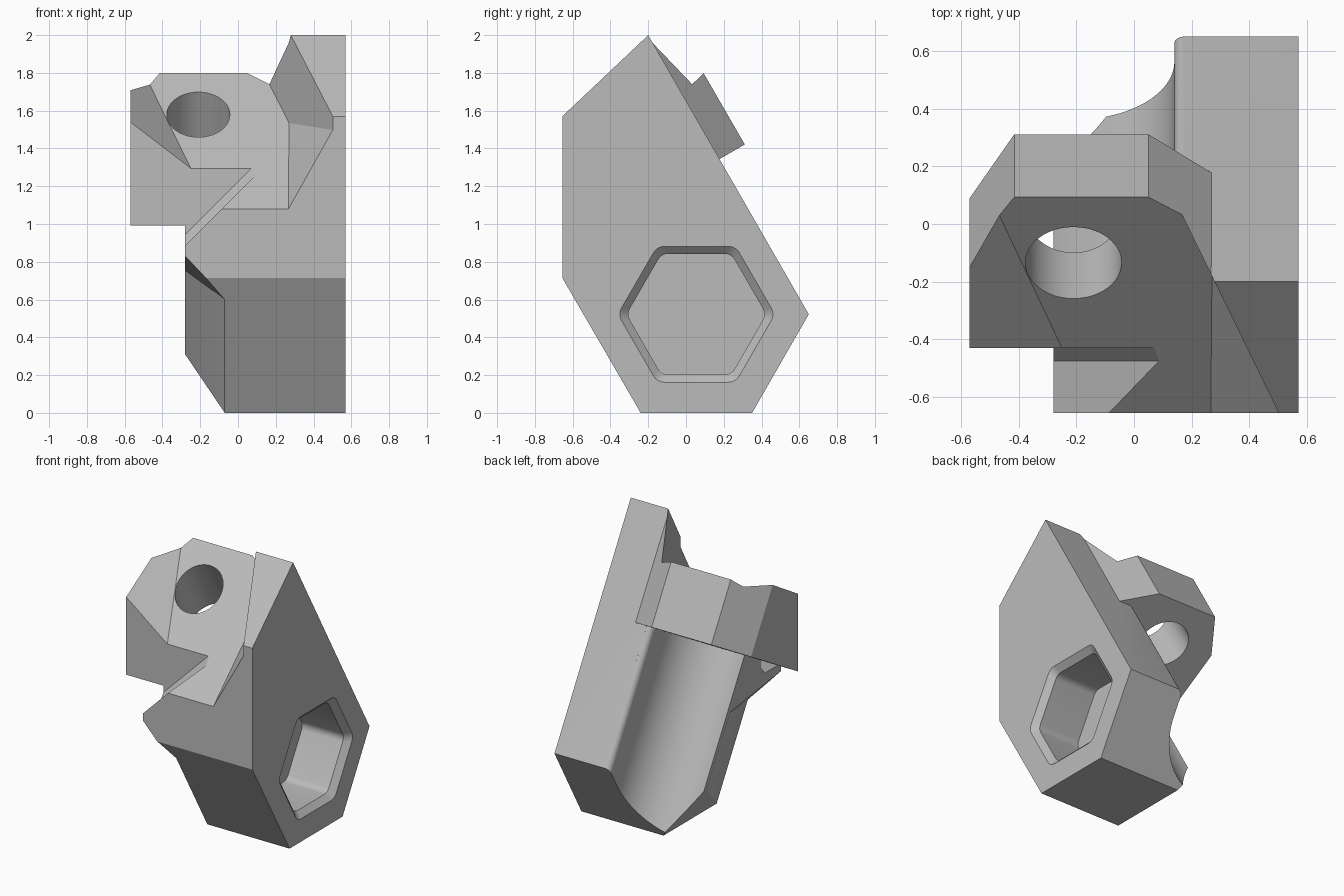
import bpy, bmesh
from math import cos, sin, pi, radians, sqrt
from mathutils import Vector

cube = bpy.data.objects.get("Cube")
if cube:
    bpy.data.objects.remove(cube, do_unlink=True)

grey = bpy.data.materials.new("plain grey")
grey.use_nodes = True
grey.diffuse_color = (0.5, 0.5, 0.5, 1)
grey.node_tree.nodes["Principled BSDF"].inputs["Base Color"].default_value = (0.5, 0.5, 0.5, 1)


def finish(bm, name):
    bmesh.ops.recalc_face_normals(bm, faces=bm.faces)
    mesh = bpy.data.meshes.new(name)
    bm.to_mesh(mesh)
    bm.free()
    mesh.materials.append(grey)
    obj = bpy.data.objects.new(name, mesh)
    bpy.context.collection.objects.link(obj)
    return obj


def loft(loops):
    """Closed solid through matching loops of points."""
    bm = bmesh.new()
    rings = [[bm.verts.new(p) for p in loop] for loop in loops]
    for a, b in zip(rings, rings[1:]):
        for i in range(len(a)):
            j = (i + 1) % len(a)
            bm.faces.new((a[i], a[j], b[j], b[i]))
    bm.faces.new(rings[0])
    bm.faces.new(rings[-1])
    return bm


def trim(bm, planes):
    """Keep only the side of each plane its normal points to."""
    for point, normal in planes:
        cut = bmesh.ops.bisect_plane(
            bm, geom=bm.verts[:] + bm.edges[:] + bm.faces[:], dist=1e-6,
            plane_co=point, plane_no=normal, clear_inner=True)
        edges = [e for e in cut["geom_cut"] if isinstance(e, bmesh.types.BMEdge)]
        if edges:
            bmesh.ops.contextual_create(bm, geom=edges)
    return bm


def wedge(name, planes):
    bm = bmesh.new()
    bmesh.ops.create_cube(bm, size=6)
    return finish(trim(bm, planes), name)


def combine(obj, other, operation):
    mod = obj.modifiers.new(operation.lower(), "BOOLEAN")
    mod.operation = operation
    mod.solver = "EXACT"
    mod.object = other
    bpy.context.view_layer.objects.active = obj
    bpy.ops.object.modifier_apply(modifier=mod.name)
    bpy.data.objects.remove(other, do_unlink=True)


def along_x(y, z, x):
    return Vector((x, y, z))


def slanted(x, n, s):
    """Frame leaning 30 degrees to the front: s runs up the slope, n out of it."""
    return Vector((x, n * cos(pi / 6) - s / 2, n / 2 + s * cos(pi / 6)))


def skewed(y, w, x):
    return Vector((x, y, x + w))


def prism(section, frame, a, b):
    return loft([[frame(u, v, w) for u, v in section] for w in (a, b)])


def arc(cx, cy, r, a, b, steps):
    return [(cx + r * cos(radians(a + (b - a) * i / steps)),
             cy + r * sin(radians(a + (b - a) * i / steps))) for i in range(steps + 1)]


def rounded_hex(apothem, r, x):
    centre = (apothem - r) * 2 / sqrt(3)
    pts = []
    for k in range(6):
        a = 60 * k
        pts += arc(0.055 + centre * cos(radians(a)), 0.522 + centre * sin(radians(a)),
                   r, a - 30, a + 30, 5)
    return [along_x(y, z, x) for y, z in pts]


# Body
side = [(-0.24, 0), (0.35, 0), (0.65, 0.522), (-0.2, 2), (-0.655, 1.57), (-0.655, 0.715)]
body = finish(prism(side, along_x, -0.28, 0.57), "clamp_body")

# Chamfers under the narrow side
combine(body, wedge("bottom_chamfer", [((-0.07, 0, 0), (-1.476, 0, -1))]), "DIFFERENCE")
edge_low, edge_high = slanted(-0.07, -0.21, 0), slanted(-0.28, 0.3, 0)
chamfer_normal = (edge_high - edge_low).cross(slanted(0, 0, 1))
if chamfer_normal.x > 0:
    chamfer_normal.negate()
corner = Vector((-0.07, -0.59, 0.6))
ledge_normal = (Vector((-0.28, -0.655, 0.83)) - corner).cross(
    Vector((-0.28, -0.09, 0.755)) - corner)
if ledge_normal.z > 0:
    ledge_normal.negate()
combine(body, wedge("front_chamfer", [(edge_low, chamfer_normal), (corner, ledge_normal)]),
        "DIFFERENCE")

# Round channel along the back slope, with a softened lip
channel = arc(-0.21, 0.673, 0.35, -180, 0, 48) + arc(0.18, 0.785, 0.04, 180, 90, 6)
channel += [(0.18, 1.3), (-0.56, 1.3)]
combine(body, finish(prism(channel, slanted, -1, 1.1), "channel"), "DIFFERENCE")

# Head block above the channel
section = [(-0.57, -0.3), (-0.57, 0.724), (-0.415, 0.98), (0.05, 0.98), (0.3, 0.804), (0.3, -0.3)]
head = trim(prism(section, slanted, 1.075, 1.8), [((0, -0.43, 0), (0, 1, 0))])
combine(body, finish(head, "head"), "UNION")

# Sloping recess between the head's raised corner and the side plate
combine(body, wedge("recess", [
    ((0, 0.095, 1.8), (0, -0.962, 1)),
    ((-0.25, -0.43, 1.295), (0.1127, -0.0885, 0.1472)),
    ((0.27, -0.18, 1.535), (-2.05, -1, 0)),
    ((0.27, -0.18, 1.535), (-1.78, -0.947, 1))]), "DIFFERENCE")

# Diagonal notch at the front
notch = [(-1, 1.165), (-0.475, 1.165), (-0.43, 1.225), (-0.43, 2.2), (-1, 2.2)]
combine(body, finish(prism(notch, skewed, -0.9, 0.2), "notch"), "DIFFERENCE")

# Hole through the head
combine(body, finish(prism(arc(-0.21, 0.673, 0.167, 0, 352.5, 47), slanted, 0.9, 2.2), "hole"),
        "DIFFERENCE")

# Hexagonal socket with a bevelled rim
socket = loft([rounded_hex(0.37, 0.07, 0.58), rounded_hex(0.32, 0.06, 0.53),
               rounded_hex(0.32, 0.06, 0.21)])
combine(body, finish(socket, "socket"), "DIFFERENCE")

bpy.ops.object.select_all(action="DESELECT")
body.select_set(True)
bpy.context.view_layer.objects.active = body
bpy.ops.object.shade_smooth_by_angle(angle=radians(25))
